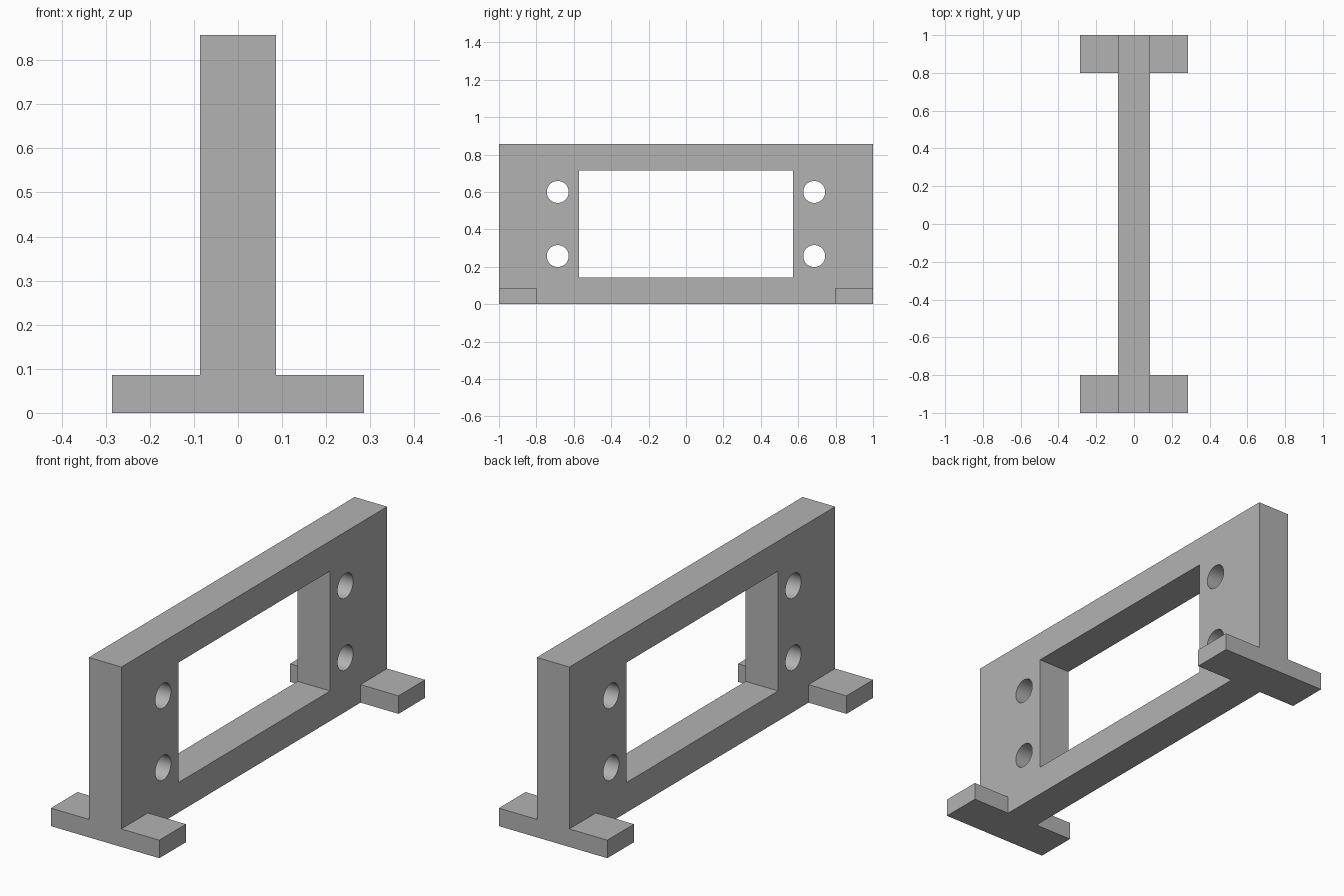
import bpy
import math

cube = bpy.data.objects.get("Cube")
if cube:
    bpy.data.objects.remove(cube, do_unlink=True)

UNIT = 1 / 70  # design grid step: the frame is 140 steps long

grey = bpy.data.materials.new("light grey")
grey.use_nodes = True
colour = (0.45, 0.45, 0.45, 1)
grey.diffuse_color = colour
grey.node_tree.nodes["Principled BSDF"].inputs["Base Color"].default_value = colour


def box(name, centre, size):
    """Box given in design grid steps."""
    bpy.ops.mesh.primitive_cube_add(size=1, location=[c * UNIT for c in centre])
    obj = bpy.context.object
    obj.name = name
    obj.scale = [s * UNIT for s in size]
    bpy.ops.object.transform_apply(location=True, rotation=False, scale=True)
    obj.data.materials.append(grey)
    return obj


def cut(target, cutter):
    """Subtract the cutter from the target, then discard it."""
    cutter.hide_render = True
    bpy.context.view_layer.objects.active = target
    mod = target.modifiers.new("cut", "BOOLEAN")
    mod.operation = "DIFFERENCE"
    mod.solver = "EXACT"
    mod.object = cutter
    bpy.ops.object.modifier_apply(modifier=mod.name)
    bpy.data.objects.remove(cutter, do_unlink=True)


# Upright plate with its rectangular window
frame = box("frame", (0, 0, 30), (12, 140, 60))
cut(frame, box("window_cutter", (0, 0, 30), (30, 80, 40)))

# Four round mounting holes
for y in (-48, 48):
    for z in (18, 42):
        bpy.ops.mesh.primitive_cylinder_add(
            vertices=64, radius=4.1 * UNIT, depth=30 * UNIT,
            location=(0, y * UNIT, z * UNIT), rotation=(0, math.pi / 2, 0))
        hole = bpy.context.object
        hole.name = "hole_cutter"
        hole.data.materials.append(grey)
        cut(frame, hole)

bpy.ops.object.select_all(action="DESELECT")
frame.select_set(True)
bpy.context.view_layer.objects.active = frame
bpy.ops.object.shade_smooth_by_angle(angle=math.radians(30))

# Feet reaching out from both sides at each end
for end, y in (("front", -63), ("back", 63)):
    for side, x in (("right", -13), ("left", 13)):
        box(f"{end}_{side}_foot", (x, y, 3), (14, 14, 6))
